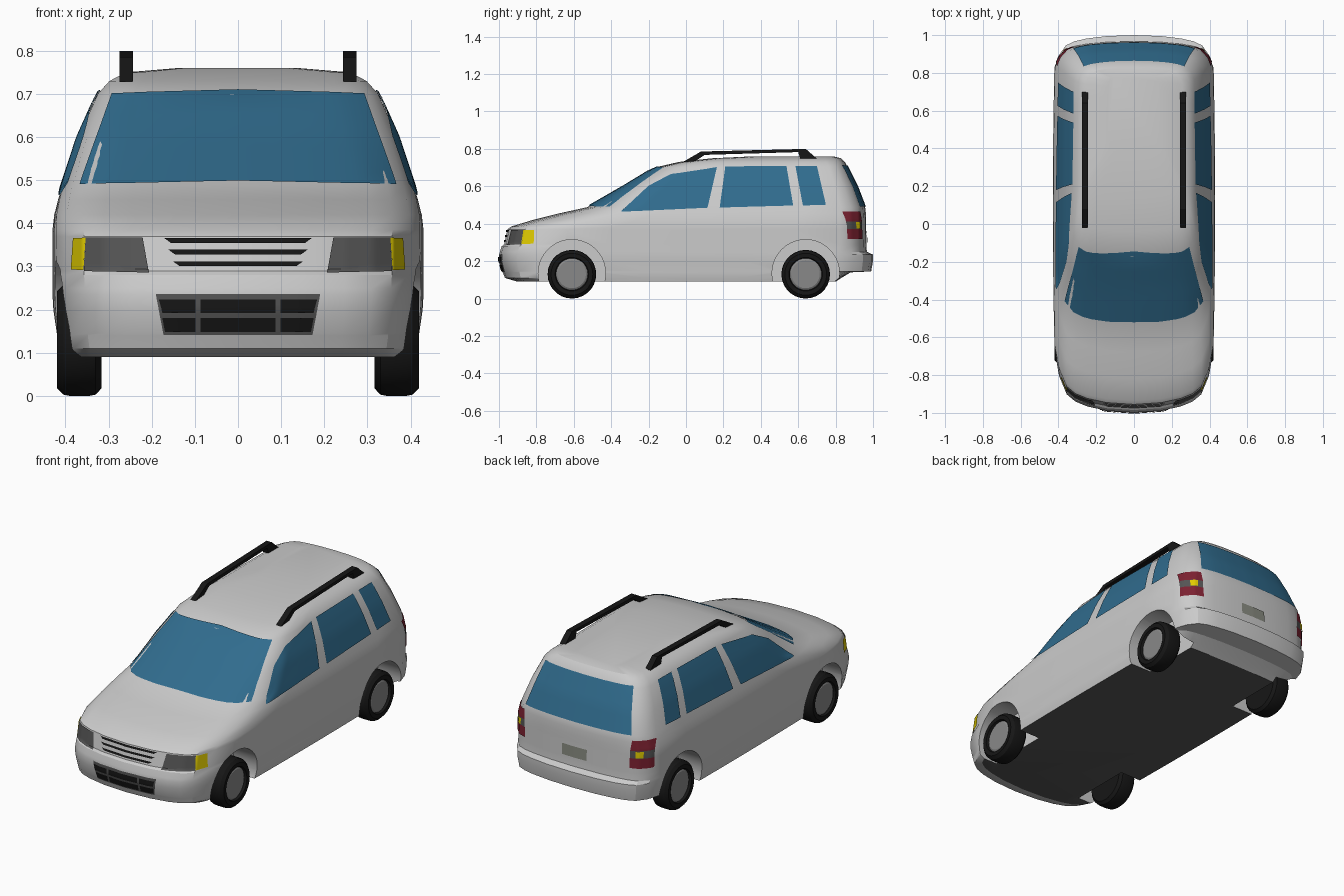
import bpy, bmesh, math
from mathutils import Vector, Matrix
from mathutils.bvhtree import BVHTree

if "Cube" in bpy.data.objects:
    bpy.data.objects.remove(bpy.data.objects["Cube"])


def material(name, r, g, b):
    m = bpy.data.materials.new(name)
    m.diffuse_color = (r, g, b, 1)
    m.use_nodes = True
    m.node_tree.nodes["Principled BSDF"].inputs["Base Color"].default_value = m.diffuse_color
    return m


PAINT = material("paint", .76, .76, .76)
FLOOR = material("underside", .10, .10, .10)
GLASS = material("glass", .03, .15, .27)
BLACK = material("black", .008, .008, .008)
GREY = material("dark_grey", .09, .09, .09)
METAL = material("hub_metal", .25, .25, .25)
AMBER = material("amber", .75, .6, .0)
RED = material("red", .2, .015, .03)
PLATE = material("plate", .25, .26, .22)


def finish(bm, name, *mats, angle=30):
    me = bpy.data.meshes.new(name)
    bm.to_mesh(me)
    bm.free()
    ob = bpy.data.objects.new(name, me)
    bpy.context.collection.objects.link(ob)
    for m in mats:
        me.materials.append(m)
    if angle:
        smooth(ob, angle)
    return ob


def smooth(ob, angle):
    bpy.ops.object.select_all(action='DESELECT')
    ob.select_set(True)
    bpy.context.view_layer.objects.active = ob
    bpy.ops.object.shade_smooth_by_angle(angle=math.radians(angle))


# Body shell: horizontal slices (height, half width, front, front bow, rear, rear bow)
SLICES = [
    (.09, .41, -.90, .25, .80, .05), (.11, .415, -.968, .28, .83, .08),
    (.14, .42, -.98, .30, .88, .10), (.145, .42, -.982, .30, .99, .17),
    (.20, .428, -.998, .32, 1.0, .18), (.235, .43, -.998, .32, 1.0, .18),
    (.25, .43, -.995, .32, .967, .14), (.28, .43, -.985, .32, .965, .14),
    (.29, .43, -.972, .32, .965, .14), (.37, .43, -.955, .32, .963, .14),
    (.385, .43, -.935, .32, .963, .14), (.42, .426, -.82, .34, .963, .14),
    (.455, .417, -.68, .32, .962, .14), (.488, .407, -.53, .28, .958, .13),
    (.60, .37, -.335, .20, .915, .12), (.70, .325, -.17, .13, .865, .10),
    (.73, .298, -.04, .11, .85, .10), (.75, .26, .14, .10, .83, .09),
    (.76, .14, .35, .08, .79, .06)]
CORNER = [(0, 0), (.35, .03), (.6, .1), (.75, .18), (.86, .3), (.95, .6), (1, 1)]


def outline(z, w, f, bf, r, br):
    front = [(w * x, f + bf * y) for x, y in CORNER]
    rear = [(w * x, r - br * y) for x, y in reversed(CORNER)]
    y0, y1 = front[-1][1], rear[0][1]
    side = [(w, y0 + (y1 - y0) * k / 6) for k in range(1, 6)]
    half = [(x * (1 - .03 * ((y - .1) / .9) ** 2), y) for x, y in front + side + rear]
    return [(x, y, z) for x, y in half] + [(-x, y, z) for x, y in half[-2:0:-1]]


bm = bmesh.new()
rings = [[bm.verts.new(p) for p in outline(*s)] for s in SLICES]
n = len(rings[0])
for a, b in zip(rings, rings[1:]):
    for i in range(n):
        j = (i + 1) % n
        bm.faces.new((a[i], a[j], b[j], b[i]))
bm.faces.new(rings[0][::-1]).material_index = 1
bm.faces.new(rings[-1])
bmesh.ops.recalc_face_normals(bm, faces=bm.faces)
shell = BVHTree.FromBMesh(bm)
body = finish(bm, "body", PAINT, FLOOR, angle=0)

# Wheel arches cut out of the body
AXLES = (-.61, .64)
cutters = []
for y in AXLES:
    for s in (-1, 1):
        bm = bmesh.new()
        bmesh.ops.create_cone(bm, cap_ends=True, segments=40, radius1=.18, radius2=.18, depth=.34,
                              matrix=Matrix.Translation((s * .45, y, .135)) @ Matrix.Rotation(math.pi / 2, 4, 'Y'))
        c = finish(bm, "arch_cutter", PAINT, angle=0)
        c.hide_render = True
        cutters.append(c)
        mod = body.modifiers.new("arch", 'BOOLEAN')
        mod.operation, mod.solver, mod.object = 'DIFFERENCE', 'EXACT', c
bpy.context.view_layer.update()
cut = bpy.data.meshes.new_from_object(body.evaluated_get(bpy.context.evaluated_depsgraph_get()))
body.modifiers.clear()
body.data = cut
for c in cutters:
    bpy.data.objects.remove(c)
smooth(body, 28)


def resample(line, k):
    pts = []
    for a, b in zip(line, line[1:]):
        pts += [Vector(a).lerp(Vector(b), i / k) for i in range(k)]
    return pts + [Vector(line[-1])]


# Panels: a patch between two outlines, projected onto the shell
def panel(name, bottom, top, view, mat, off=.005, rows=8):
    k = max(1, 16 // (len(bottom) - 1))
    low, high = resample(bottom, k), resample(top, k)
    d = {"front": Vector((0, 1, 0)), "rear": Vector((0, -1, 0)),
         "right": Vector((-1, 0, 0)), "left": Vector((1, 0, 0))}[view]
    bm = bmesh.new()
    grid = []
    for r in range(rows + 1):
        line = []
        for a, b in zip(low, high):
            u, v = a.lerp(b, r / rows)
            p = Vector((u, 0, v)) if d.y else Vector((0, u, v))
            hit, normal, _, _ = shell.ray_cast(p - d * 3, d)
            line.append(bm.verts.new(hit + normal * off))
        grid.append(line)
    for a, b in zip(grid, grid[1:]):
        for i in range(len(a) - 1):
            bm.faces.new((a[i], a[i + 1], b[i + 1], b[i]))
    bm.normal_update()
    if sum(f.normal.dot(d) for f in bm.faces) > 0:
        bmesh.ops.reverse_faces(bm, faces=bm.faces)
    return finish(bm, name, mat)


def rect(name, x0, x1, z0, z1, view, mat, off=.005):
    panel(name, [(x0, z0), (x1, z0)], [(x0, z1), (x1, z1)], view, mat, off, 4)


# Glass
panel("windscreen", [(-.365, .487), (0, .495), (.365, .487)], [(-.29, .698), (0, .706), (.29, .698)], "front", GLASS)
panel("rear_window", [(-.32, .49), (.32, .49)], [(-.265, .71), (.265, .71)], "rear", GLASS)
for side in ("right", "left"):
    panel(side + "_front_window", [(-.345, .463), (-.23, .468), (-.1, .474), (.115, .484)],
          [(-.342, .468), (-.2, .60), (-.08, .663), (.165, .70)], side, GLASS)
    panel(side + "_middle_window", [(.18, .485), (.573, .496)], [(.21, .703), (.537, .706)], side, GLASS)
    panel(side + "_rear_window", [(.625, .496), (.748, .50)], [(.585, .706), (.70, .706)], side, GLASS)

# Lamps
for s in (-1, 1):
    panel("headlamp", [(s * .205, .282), (s * .355, .286)], [(s * .22, .366), (s * .35, .366)], "front", GREY)
    panel("indicator", [(s * .355, .291), (s * .383, .293)], [(s * .35, .366), (s * .378, .366)], "front", AMBER)
    rect("tail_lamp_lower", s * .315, s * .407, .318, .372, "rear", RED)
    rect("tail_lamp_band", s * .318, s * .407, .372, .412, "rear", GREY)
    rect("tail_lamp_amber", s * .345, s * .375, .375, .409, "rear", AMBER, .008)
    panel("tail_lamp_upper", [(s * .318, .412), (s * .407, .412)], [(s * .325, .465), (s * .402, .465)], "rear", RED)
rect("rear_plate", -.075, .075, .30, .36, "rear", PLATE)

# Upper grille slats
for w, z in ((.17, .354), (.16, .327), (.15, .30)):
    panel("grille_slat", [(-w + .015, z), (w - .015, z)], [(-w, z + .011), (w, z + .011)], "front", BLACK)

# Lower grille frame with six dark openings
panel("lower_grille_frame", [(-.172, .142), (.172, .142)], [(-.19, .236), (.19, .236)], "front", GREY, .003)
for z0, z1, w0, w1 in ((.15, .182, .168, .174), (.194, .223, .174, .182)):
    rect("grille_opening", -.087, .087, z0, z1, "front", BLACK, .006)
    for s in (-1, 1):
        panel("grille_opening", [(s * .098, z0), (s * w0, z0)], [(s * .098, z1), (s * w1, z1)], "front", BLACK, .006)


# Wheels: lathed tyre and hub
def lathe(name, profile, s, y, mat):
    bm = bmesh.new()
    verts = [bm.verts.new((s * x, y, .13 + r)) for x, r in profile]
    edges = [bm.edges.new(e) for e in zip(verts, verts[1:])]
    bmesh.ops.spin(bm, geom=verts + edges, cent=(0, y, .13), axis=(1, 0, 0), angle=math.tau, steps=28)
    bmesh.ops.remove_doubles(bm, verts=bm.verts, dist=1e-4)
    bmesh.ops.recalc_face_normals(bm, faces=bm.faces)
    finish(bm, name, mat)


for y in AXLES:
    for s in (-1, 1):
        lathe("tyre", [(.40, 0), (.40, .083), (.418, .09), (.42, .112), (.405, .127), (.39, .13),
                       (.345, .13), (.33, .127), (.316, .112), (.316, 0)], s, y, BLACK)
        lathe("hub", [(.412, 0), (.412, .075), (.406, .085), (.39, .085), (.39, 0)], s, y, METAL)

# Roof rails
RAIL = [(-.02, .728), (.05, .735), (.10, .768), (.60, .783), (.565, .775), (.61, .75),
        (.70, .748), (.64, .80), (.08, .786)]
RAIL[4:5] = []
for s in (-1, 1):
    bm = bmesh.new()
    face = bm.faces.new([bm.verts.new((s * .259 - .016, y, z)) for y, z in RAIL])
    out = bmesh.ops.extrude_face_region(bm, geom=[face])
    bmesh.ops.translate(bm, vec=(.032, 0, 0), verts=[v for v in out["geom"] if isinstance(v, bmesh.types.BMVert)])
    bmesh.ops.recalc_face_normals(bm, faces=bm.faces)
    finish(bm, "roof_rail", BLACK, angle=0)
